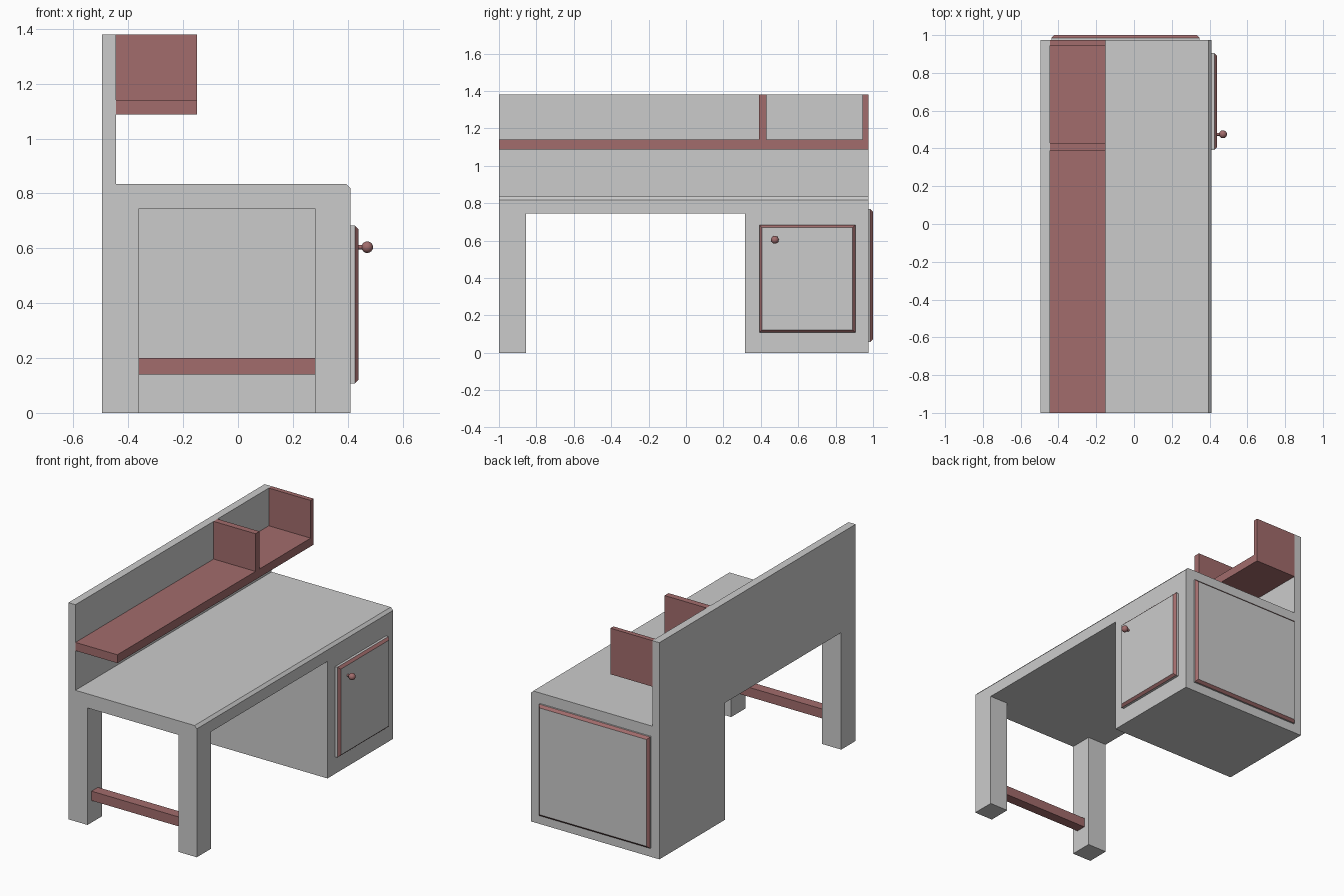
import bpy, bmesh
from mathutils import Vector

if "Cube" in bpy.data.objects:
    bpy.data.objects.remove(bpy.data.objects["Cube"])

brown = bpy.data.materials.new("dark_wood")
brown.diffuse_color = (0.36, 0.15, 0.15, 1)
brown.use_nodes = True
brown.node_tree.nodes["Principled BSDF"].inputs["Base Color"].default_value = brown.diffuse_color
grey = bpy.data.materials.new("grey_paint")
grey.diffuse_color = (0.8, 0.8, 0.8, 1)
grey.use_nodes = True
grey.node_tree.nodes["Principled BSDF"].inputs["Base Color"].default_value = grey.diffuse_color


def finish(name, bm, *mats):
    bmesh.ops.recalc_face_normals(bm, faces=bm.faces)
    me = bpy.data.meshes.new(name)
    bm.to_mesh(me)
    bm.free()
    ob = bpy.data.objects.new(name, me)
    bpy.context.collection.objects.link(ob)
    for m in mats:
        me.materials.append(m)
    return ob


def prism(name, points, offset, *mats):
    """Extrude a flat outline of 3D points along offset."""
    bm = bmesh.new()
    face = bm.faces.new([bm.verts.new(p) for p in points])
    ext = bmesh.ops.extrude_face_region(bm, geom=[face], use_keep_orig=True)
    moved = [g for g in ext["geom"] if isinstance(g, bmesh.types.BMVert)]
    bmesh.ops.translate(bm, verts=moved, vec=offset)
    return finish(name, bm, *mats)


def box(name, x, y, z, *mats):
    pts = [(x[0], y[0], z[0]), (x[1], y[0], z[0]), (x[1], y[1], z[0]), (x[0], y[1], z[0])]
    return prism(name, pts, (0, 0, z[1] - z[0]), *mats)


def bevel_panel(name, corners, normal, side, bevel):
    """Raised grey panel with a brown chamfered rim."""
    n = Vector(normal)
    base = [Vector(c) for c in corners]
    mid = sum(base, Vector()) / 4
    sgn = lambda v: Vector([(a > 1e-6) - (a < -1e-6) for a in v])
    rings = [base, [c + n * side for c in base],
             [c + n * (side + bevel) - sgn(c - mid) * bevel for c in base]]
    bm = bmesh.new()
    vs = [[bm.verts.new(p) for p in r] for r in rings]
    for k in range(2):
        for i in range(4):
            j = (i + 1) % 4
            f = bm.faces.new((vs[k][i], vs[k][j], vs[k + 1][j], vs[k + 1][i]))
            f.material_index = k
    bm.faces.new(vs[0])
    bm.faces.new(vs[2])
    return finish(name, bm, grey, brown)


# Desk body: side profile with tall back and chamfered front edge
profile = [(-.495, 0), (.41, 0), (.41, .818), (.394, .835), (-.445, .835), (-.445, 1.38), (-.495, 1.38)]
body = prism("desk_body", [(x, -1, z) for x, z in profile], (0, 1.975, 0))

# Knee space and the gap between the legs
cutters = [box("knee_cutter", (-.8, .8), (-.855, .315), (-.2, .745)),
           box("leg_gap_cutter", (-.36, .28), (-1.2, -.5), (-.2, .745))]
for c in cutters:
    c.hide_render = True
    mod = body.modifiers.new("cut", "BOOLEAN")
    mod.operation = "DIFFERENCE"
    mod.solver = "EXACT"
    mod.object = c
bpy.context.view_layer.objects.active = body
for m in list(body.modifiers):
    bpy.ops.object.modifier_apply(modifier=m.name)
for c in cutters:
    bpy.data.objects.remove(c)

# Shelf with two upright dividers
outline = [(-1, 1.087), (.975, 1.087), (.975, 1.38), (.945, 1.38), (.945, 1.14),
           (.43, 1.14), (.43, 1.38), (.39, 1.38), (.39, 1.14), (-1, 1.14)]
prism("shelf", [(-.445, y, z) for y, z in outline], (.295, 0, 0), brown)

# Stretcher bar between the legs
box("leg_stretcher", (-.36, .28), (-.96, -.895), (.14, .2), brown)

# Cabinet door and side panel
bevel_panel("cabinet_door", [(.41, .392, .108), (.41, .905, .108), (.41, .905, .683), (.41, .392, .683)],
            (1, 0, 0), .016, .014)
bevel_panel("side_panel", [(-.437, .975, .058), (.347, .975, .058), (.347, .975, .768), (-.437, .975, .768)],
            (0, 1, 0), .01, .015)

# Door knob and stem
bpy.ops.mesh.primitive_cylinder_add(vertices=16, radius=.008, depth=.03, location=(.452, .475, .604),
                                    rotation=(0, 1.570796, 0))
stem = bpy.context.object
stem.name = "knob_stem"
bpy.ops.mesh.primitive_uv_sphere_add(segments=24, ring_count=12, radius=.021, location=(.471, .475, .604))
knob = bpy.context.object
knob.name = "door_knob"
for ob in (stem, knob):
    ob.data.materials.append(brown)
    bpy.ops.object.select_all(action="DESELECT")
    ob.select_set(True)
    bpy.context.view_layer.objects.active = ob
    bpy.ops.object.shade_smooth_by_angle()
